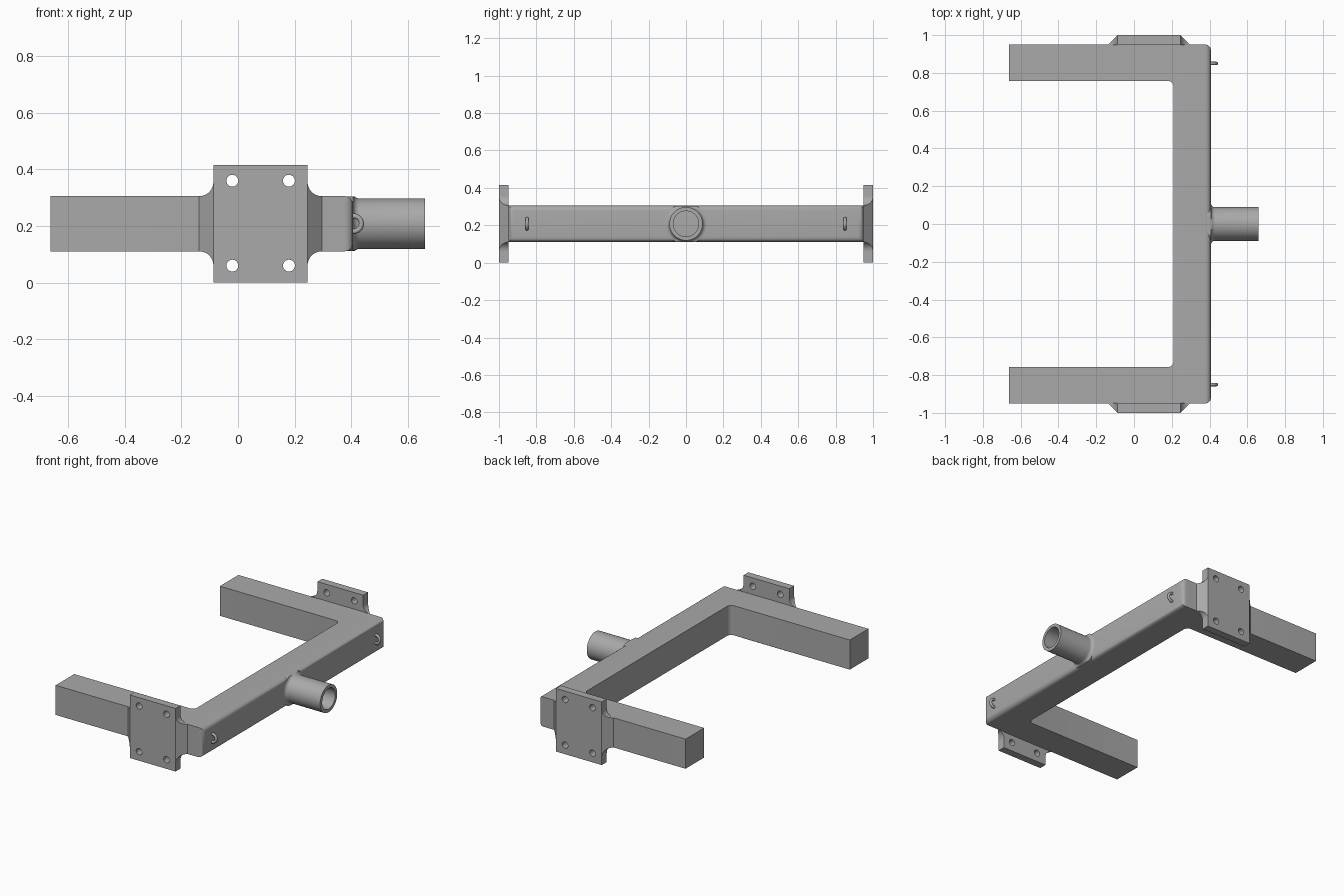
import bpy, bmesh
from math import sin, cos, pi, sqrt, radians
from mathutils import Matrix, Vector

cube = bpy.data.objects.get("Cube")
if cube:
    bpy.data.objects.remove(cube, do_unlink=True)

MID = 0.208            # height of the beam centre line
HALF = 0.0975          # half the beam height
BACK, FACE = 0.95, 1.0   # inner and outer y of the mounting plates
LEFT, RIGHT = -0.087, 0.246  # plate sides

steel = bpy.data.materials.new("grey steel")
steel.use_nodes = True
steel.diffuse_color = (0.4, 0.4, 0.4, 1)
steel.node_tree.nodes["Principled BSDF"].inputs["Base Color"].default_value = (0.4, 0.4, 0.4, 1)


def finish(name, bm):
    bmesh.ops.remove_doubles(bm, verts=bm.verts, dist=1e-5)
    bmesh.ops.recalc_face_normals(bm, faces=bm.faces)
    mesh = bpy.data.meshes.new(name)
    bm.to_mesh(mesh)
    bm.free()
    mesh.materials.clear()
    mesh.materials.append(steel)
    obj = bpy.data.objects.new(name, mesh)
    bpy.context.collection.objects.link(obj)
    bpy.ops.object.select_all(action='DESELECT')
    obj.select_set(True)
    bpy.context.view_layer.objects.active = obj
    bpy.ops.object.shade_smooth_by_angle(angle=radians(35))
    return obj


def lathe(bm, profile, steps, closed):
    """Spin (x, radius) pairs about the x axis at the beam centre height."""
    rings = [[bm.verts.new((x, r * cos(2 * pi * i / steps),
                            MID + max(-0.096, min(0.096, r * sin(2 * pi * i / steps)))))
              for i in range(steps)] for x, r in profile]
    pairs = list(zip(rings, rings[1:]))
    if closed:
        pairs.append((rings[-1], rings[0]))
    for a, b in pairs:
        for i in range(steps):
            j = (i + 1) % steps
            bm.faces.new((a[i], a[j], b[j], b[i]))


# U-shaped beam: extruded outline, rounded outer rim and inner corners
bm = bmesh.new()
outline = [(-0.662, -0.95), (0.407, -0.95), (0.407, 0.95), (-0.662, 0.95),
           (-0.662, 0.757), (0.21, 0.757), (0.21, -0.757), (-0.662, -0.757)]
base = bm.faces.new([bm.verts.new((x, y, MID - HALF)) for x, y in outline])
top = bmesh.ops.extrude_face_region(bm, geom=[base])
bmesh.ops.translate(bm, vec=(0, 0, 2 * HALF),
                    verts=[v for v in top["geom"] if isinstance(v, bmesh.types.BMVert)])
bmesh.ops.recalc_face_normals(bm, faces=bm.faces)
rim = []
for e in bm.edges:
    a, b = e.verts[0].co, e.verts[1].co
    upright = abs(a.z - b.z) > 0.1
    if min(a.x, b.x) > 0.4 or (upright and a.x > 0.2):
        rim.append(e)
bmesh.ops.bevel(bm, geom=rim, offset=0.03, offset_type='OFFSET', segments=6,
                profile=0.5, affect='EDGES', clamp_overlap=True)
finish("beam_frame", bm)

# Hollow socket tube, flared where it joins the beam
bm = bmesh.new()
flare = [(0.407 + 0.022 * (1 - cos(t * pi / 12)), 0.111 - 0.022 * sin(t * pi / 12))
         for t in range(7)]
lathe(bm, [(0.37, 0.111)] + flare + [(0.66, 0.089), (0.66, 0.068), (0.408, 0.068), (0.37, 0.068)],
      64, True)
finish("socket_tube", bm)


def add_plate(side, label):
    """Square plate with four bolt holes."""
    curve = bpy.data.curves.new("plate_outline", 'CURVE')
    curve.dimensions, curve.fill_mode, curve.extrude = '2D', 'BOTH', (FACE - BACK) / 2
    loops = [[(LEFT, 0), (RIGHT, 0), (RIGHT, 0.415), (LEFT, 0.415)]]
    for cx in (-0.02, 0.18):
        for cz in (0.06, 0.36):
            loops.append([(cx + 0.021 * cos(i * pi / 12), cz + 0.021 * sin(i * pi / 12))
                          for i in range(24)])
    for loop in loops:
        spline = curve.splines.new('POLY')
        spline.points.add(len(loop) - 1)
        for p, (x, z) in zip(spline.points, loop):
            p.co = (x, z, 0, 1)
        spline.use_cyclic_u = True
    helper = bpy.data.objects.new("plate_outline", curve)
    bpy.context.collection.objects.link(helper)
    graph = bpy.context.evaluated_depsgraph_get()
    mesh = bpy.data.meshes.new_from_object(helper.evaluated_get(graph))
    bm = bmesh.new()
    bm.from_mesh(mesh)
    bm.transform(Matrix.Translation((0, side * (BACK + FACE) / 2, 0)) @ Matrix.Rotation(pi / 2, 4, 'X'))
    bpy.data.objects.remove(helper, do_unlink=True)
    bpy.data.curves.remove(curve)
    bpy.data.meshes.remove(mesh)
    finish(label + "_mounting_plate", bm)


def add_gusset(side, edge, way, label):
    """Sloped wedge beside a plate, flaring up and down towards it."""
    bm = bmesh.new()
    reach, steps = 0.05, 10
    rows = []
    for i in range(steps + 1):
        t = reach * (1 - cos(i * pi / 2 / steps))
        h = HALF + reach - sqrt(max(0, reach ** 2 - (reach - t) ** 2))
        rows.append([bm.verts.new((edge + way * t, side * y, MID + z)) for y, z in
                     ((BACK - 0.002, -h), (FACE - t, -h), (FACE - t, h), (BACK - 0.002, h))])
    for a, b in zip(rows, rows[1:]):
        for i in range(4):
            j = (i + 1) % 4
            bm.faces.new((a[i], a[j], b[j], b[i]))
    bm.faces.new(rows[0])
    bm.faces.new(rows[-1])
    finish(label + "_gusset", bm)


def add_eye(side, label):
    """Small wire loop half sunk into the beam."""
    bm = bmesh.new()
    rings = []
    for i in range(32):
        a = i * pi / 16
        rings.append([bm.verts.new(((0.027 + 0.009 * cos(b * pi / 6)) * cos(a) + 0.409,
                                    side * 0.85 + 0.009 * sin(b * pi / 6),
                                    (0.027 + 0.009 * cos(b * pi / 6)) * sin(a) + MID))
                      for b in range(12)])
    for i in range(32):
        a, b = rings[i], rings[(i + 1) % 32]
        for k in range(12):
            m = (k + 1) % 12
            bm.faces.new((a[k], a[m], b[m], b[k]))
    finish(label + "_chain_eye", bm)


for side, label in ((-1, "front"), (1, "back")):
    add_plate(side, label)
    add_gusset(side, LEFT, -1, label + "_right")
    add_gusset(side, RIGHT, 1, label + "_left")
    add_eye(side, label)
